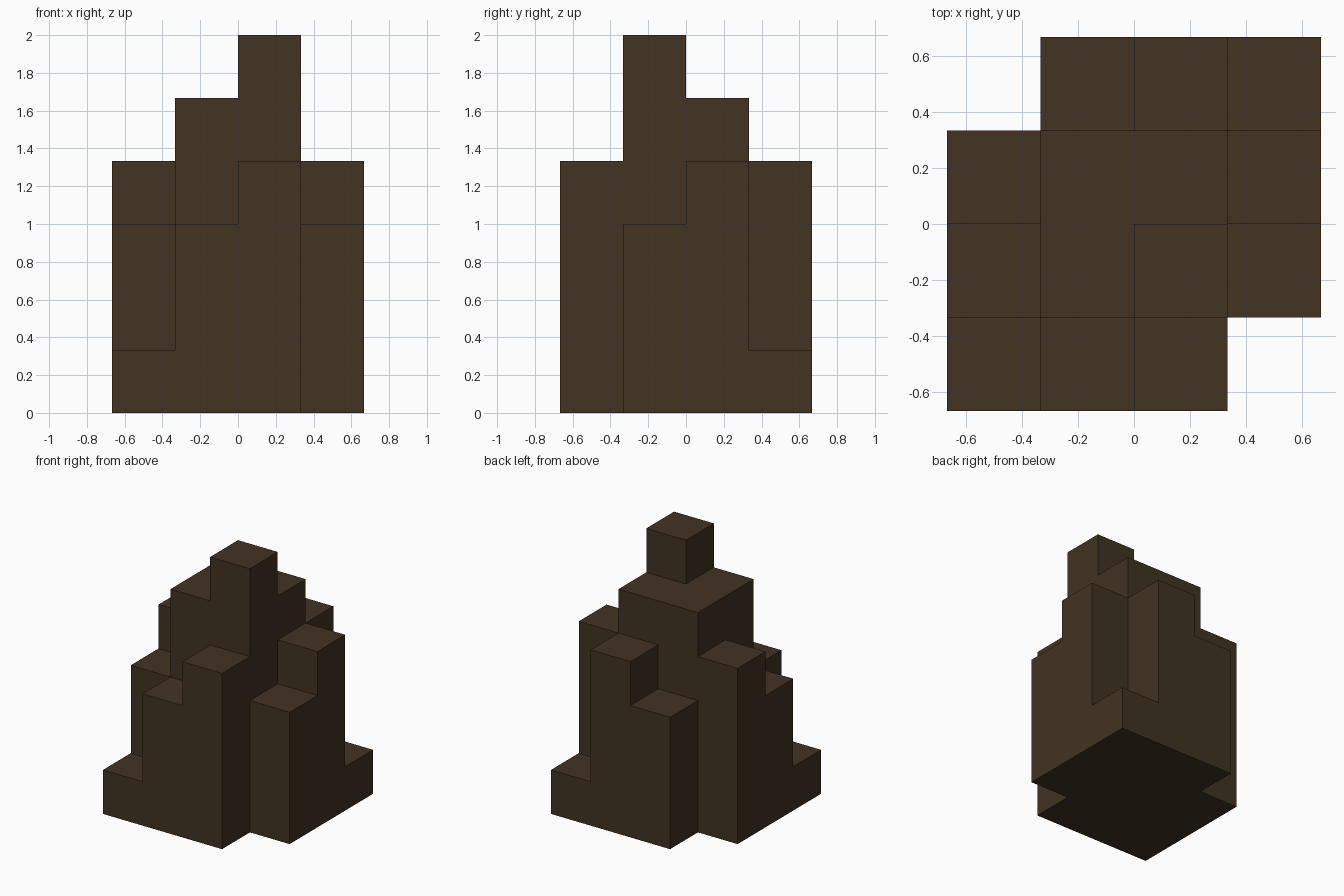
import bpy
import bmesh
from mathutils import Vector

cube = bpy.data.objects.get("Cube")
if cube:
    bpy.data.objects.remove(cube, do_unlink=True)

UNIT = 1 / 3

# Column heights in blocks: rows run front to back, entries run from -x to +x
HEIGHTS = ["1340",
           "3563",
           "4554",
           "0341"]
SIZE = len(HEIGHTS)


def height(x, y):
    inside = 0 <= x < SIZE and 0 <= y < SIZE
    return int(HEIGHTS[y][x]) if inside else 0


def filled(cell):
    x, y, z = (round(c) for c in cell)
    return 0 <= z < height(x, y)


# Single dark brown material
brown = bpy.data.materials.new("dark_brown")
brown.use_nodes = True
colour = (0.053, 0.033, 0.016, 1)
brown.diffuse_color = colour
shader = brown.node_tree.nodes["Principled BSDF"]
shader.inputs["Base Color"].default_value = colour
shader.inputs["Roughness"].default_value = 0.9

# Stepped tower: keep only the outer faces of the stacked blocks
bm = bmesh.new()
DIRECTIONS = [Vector([s * (i == axis) for i in range(3)])
              for axis in range(3) for s in (-1, 1)]
for x in range(SIZE):
    for y in range(SIZE):
        for z in range(height(x, y)):
            cell = Vector((x, y, z))
            middle = cell + Vector((0.5 - SIZE / 2, 0.5 - SIZE / 2, 0.5))
            for n in DIRECTIONS:
                if filled(cell + n):
                    continue
                u = Vector((n.y, n.z, n.x)) / 2
                v = n.cross(u)
                corners = (-u - v, u - v, u + v, v - u)
                bm.faces.new([bm.verts.new((middle + n / 2 + c) * UNIT)
                              for c in corners])

# Weld the blocks and merge flat areas into clean faces
bmesh.ops.remove_doubles(bm, verts=bm.verts, dist=0.001)
bmesh.ops.dissolve_limit(bm, angle_limit=0.01, verts=bm.verts, edges=bm.edges)
bm.normal_update()

mesh = bpy.data.meshes.new("stepped_tower")
bm.to_mesh(mesh)
bm.free()
mesh.materials.append(brown)
tower = bpy.data.objects.new("stepped_tower", mesh)
bpy.context.collection.objects.link(tower)
